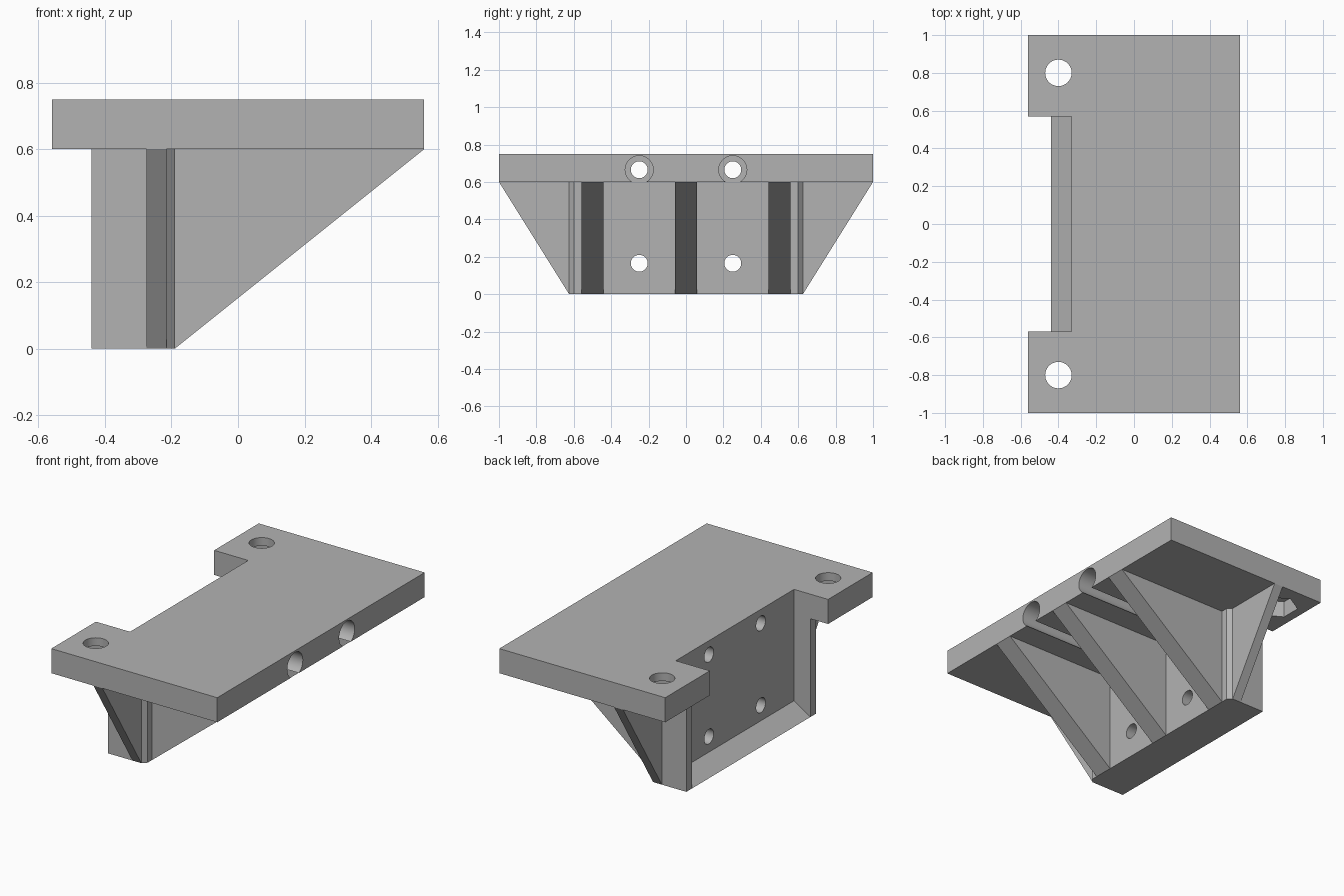
import bpy, bmesh, math
from mathutils import Vector

cube = bpy.data.objects.get("Cube")
if cube:
    bpy.data.objects.remove(cube, do_unlink=True)

grey = bpy.data.materials.new("plain grey")
grey.use_nodes = True
grey.diffuse_color = (0.45, 0.45, 0.45, 1)
grey.node_tree.nodes["Principled BSDF"].inputs["Base Color"].default_value = grey.diffuse_color


def prism(name, outline, axis, start, end):
    """Extrude a 2D outline along an axis; the outline uses the other two axes in order."""
    def place(p, t):
        co = list(p)
        co.insert("xyz".index(axis), t)
        return Vector(co)
    bm = bmesh.new()
    face = bm.faces.new([bm.verts.new(place(p, start)) for p in outline])
    grown = bmesh.ops.extrude_face_region(bm, geom=[face])["geom"]
    shift = place((0, 0), end - start)
    bmesh.ops.translate(bm, vec=shift, verts=[g for g in grown if isinstance(g, bmesh.types.BMVert)])
    bmesh.ops.recalc_face_normals(bm, faces=bm.faces)
    mesh = bpy.data.meshes.new(name)
    bm.to_mesh(mesh)
    bm.free()
    mesh.materials.append(grey)
    obj = bpy.data.objects.new(name, mesh)
    bpy.context.collection.objects.link(obj)
    return obj


def circle(a, b, radius, sides=48, turn=0.0):
    angles = [turn + math.tau * i / sides for i in range(sides)]
    return [(a + radius * math.cos(t), b + radius * math.sin(t)) for t in angles]


def activate(obj):
    bpy.ops.object.select_all(action='DESELECT')
    obj.select_set(True)
    bpy.context.view_layer.objects.active = obj


def cut(target, cutter):
    cutter.hide_render = True
    mod = target.modifiers.new("cut", 'BOOLEAN')
    mod.operation = 'DIFFERENCE'
    mod.solver = 'EXACT'
    mod.object = cutter
    activate(target)
    bpy.ops.object.modifier_apply(modifier=mod.name)
    bpy.data.objects.remove(cutter, do_unlink=True)


TOP, UNDER = 0.75, 0.6
EDGE, WALL, BACK, FACE = 0.56, -0.19, -0.33, -0.44
SIDE, POCKET, CHAMFER = 0.625, 0.57, 0.025

# Top plate with a notch in its -x edge
half = [(EDGE, 1), (-EDGE, 1), (-EDGE, POCKET), (BACK, POCKET)]
plate = prism("top_plate", half + [(x, -y) for x, y in reversed(half)], 'z', UNDER, TOP)

# Upright block with chamfered outer corners
half = [(FACE, SIDE), (WALL - CHAMFER, SIDE), (WALL, SIDE - CHAMFER)]
block = prism("upright_block", half + [(x, -y) for x, y in reversed(half)], 'z', 0, UNDER)

# Open pocket with a sloping floor
floor = [(FACE - 0.11, -0.07), (BACK, 0.07), (BACK, 0.8), (FACE - 0.11, 0.8)]
cut(block, prism("pocket_cutter", floor, 'y', -POCKET, POCKET))

for s in (-1, 1):
    # Plate mounting holes with hexagonal nut recesses underneath
    cut(plate, prism("hole_cutter", circle(-0.4, 0.8 * s, 0.07), 'z', 0.5, 0.9))
    cut(plate, prism("nut_cutter", circle(-0.4, 0.8 * s, 0.12, 6, math.pi / 6), 'z', 0.5, 0.7))
    # Bolt holes through the wall, with long counterbores in the plate
    cut(plate, prism("bolt_cutter", circle(0.25 * s, 0.665, 0.045), 'x', -0.5, 0.7))
    cut(plate, prism("counterbore_cutter", circle(0.25 * s, 0.665, 0.075), 'x', WALL, 0.7))
    cut(block, prism("bolt_cutter", circle(0.25 * s, 0.165, 0.045), 'x', -0.5, 0))

# Three triangular ribs under the plate
for name, y in (("front_rib", -0.5), ("middle_rib", 0), ("back_rib", 0.5)):
    prism(name, [(WALL, 0), (EDGE, UNDER), (WALL, UNDER)], 'y', y - 0.06, y + 0.06)

# Side ribs that brace the plate ends
for name, s in (("front_side_rib", -1), ("back_side_rib", 1)):
    prism(name, [(SIDE * s, 0), (s, UNDER), (SIDE * s, UNDER)], 'x', -0.275, WALL - CHAMFER)

for obj in (plate, block):
    activate(obj)
    bpy.ops.object.shade_smooth_by_angle(angle=math.radians(30))
